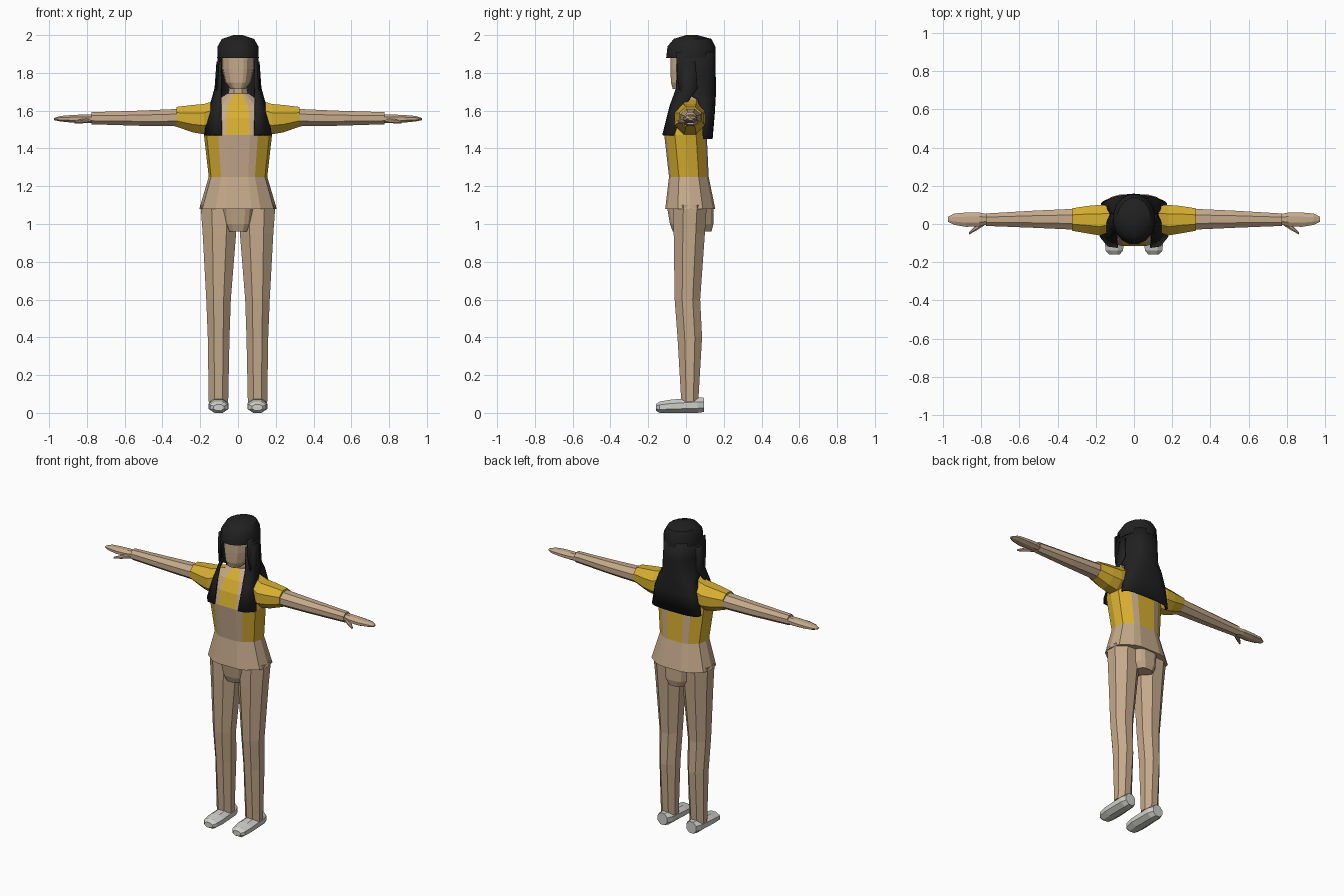
import bpy, bmesh, math
from mathutils import Vector

cube = bpy.data.objects.get("Cube")
if cube:
    bpy.data.objects.remove(cube, do_unlink=True)


def material(name, r, g, b):
    m = bpy.data.materials.new(name)
    m.use_nodes = True
    m.diffuse_color = (r, g, b, 1)
    bsdf = m.node_tree.nodes["Principled BSDF"]
    bsdf.inputs["Base Color"].default_value = (r, g, b, 1)
    bsdf.inputs["Roughness"].default_value = 0.8
    return m


tan = material("tan", 0.56, 0.40, 0.26)
yellow = material("yellow", 0.68, 0.43, 0.03)
black = material("black", 0.015, 0.015, 0.015)
white = material("off_white", 0.62, 0.62, 0.59)


def finish(name, bm, mats, smooth=False):
    bmesh.ops.recalc_face_normals(bm, faces=bm.faces)
    mesh = bpy.data.meshes.new(name)
    bm.to_mesh(mesh)
    bm.free()
    for m in mats:
        mesh.materials.append(m)
    obj = bpy.data.objects.new(name, mesh)
    bpy.context.collection.objects.link(obj)
    if smooth:
        bpy.ops.object.select_all(action="DESELECT")
        obj.select_set(True)
        bpy.context.view_layer.objects.active = obj
        bpy.ops.object.shade_smooth_by_angle(angle=math.radians(40))
    return obj


def circle(n):
    step = math.tau / n
    k = 1 / math.cos(step / 2)
    return [(k * math.cos((i + 0.5) * step), k * math.sin((i + 0.5) * step)) for i in range(n)]


def place(axis, pos, a, b, side):
    x, y, z = {"x": (pos, a, b), "y": (a, pos, b), "z": (a, b, pos)}[axis]
    return Vector((x * side, y, z))


def loft(name, axis, sections, mats, ring=circle(8), side=1, caps=True, smooth=False, rule=None):
    """Skin a ring through sections (position, a_min, a_max, b_min, b_max)."""
    bm = bmesh.new()
    rows = []
    for pos, a0, a1, b0, b1 in sections:
        rows.append([bm.verts.new(place(axis, pos, (a0 + a1 + u * (a1 - a0)) / 2,
                                        (b0 + b1 + v * (b1 - b0)) / 2, side)) for u, v in ring])
    n = len(ring)
    for k, (low, high) in enumerate(zip(rows, rows[1:])):
        for i in range(n):
            j = (i + 1) % n
            face = bm.faces.new((low[i], low[j], high[j], high[i]))
            if rule:
                face.material_index = rule(k, (ring[i][0] + ring[j][0]) / 2, ring[i][1] + ring[j][1])
    if caps:
        bm.faces.new(rows[0])
        bm.faces.new(rows[-1])
    return finish(name, bm, mats, smooth)


def sheet(name, rows, mat, side=1, thick=0.008):
    """Thin surface through rows of points."""
    bm = bmesh.new()
    grid = [[bm.verts.new((x * side, y, z)) for x, y, z in row] for row in rows]
    for low, high in zip(grid, grid[1:]):
        for i in range(len(low) - 1):
            bm.faces.new((low[i], low[i + 1], high[i + 1], high[i]))
    obj = finish(name, bm, [mat], True)
    mod = obj.modifiers.new("thickness", "SOLIDIFY")
    mod.thickness = thick
    mod.offset = 0


# Shirt: a half outline mirrored into a full ring, with yellow panels
half = [(0, -1), (.35, -1), (.58, -.9), (.92, -.5), (1, 0), (.92, .5), (.58, .9), (.35, 1), (0, 1)]
body_ring = half + [(-u, v) for u, v in half[-2:0:-1]]


def shirt_rule(level, u, v):
    u = abs(u)
    if level in (0, 4):
        return int(level == 4 and u < .35 and v < 0)
    if u > .58:
        return 1
    return int(u < .35 and (v > 0 or level > 1))


loft("shirt", "z", [
    (1.08, -.205, .205, -.11, .155),
    (1.25, -.155, .155, -.09, .12),
    (1.47, -.18, .18, -.115, .11),
    (1.56, -.175, .175, -.095, .11),
    (1.63, -.15, .15, -.06, .105),
    (1.69, -.06, .06, -.01, .085)], [tan, yellow], body_ring, rule=shirt_rule)

# Curved shirt tail below the hem
loft("shirt_tail", "z", [
    (.96, -.07, .07, -.07, .135),
    (1.0, -.095, .095, -.085, .145),
    (1.09, -.11, .11, -.1, .145)], [tan], body_ring)

# Neck and head
loft("neck", "z", [(1.65, -.055, .055, -.01, .09), (1.76, -.043, .043, -.01, .08)], [tan])
loft("head", "z", [
    (1.715, -.04, .04, -.07, .04),
    (1.75, -.068, .068, -.08, .08),
    (1.82, -.084, .084, -.082, .11),
    (1.93, -.085, .085, -.082, .11)], [tan], body_ring)

# Hair cap with straight fringe
loft("hair_cap", "z", [
    (1.88, -.11, .11, -.105, .155),
    (1.94, -.108, .108, -.098, .155),
    (1.98, -.085, .085, -.065, .135),
    (2.0, -.025, .025, .0, .06)], [black], circle(16), smooth=True)


# Long hair falling behind the head
def arc(z, half_width, y_side, y_back, steps=12):
    points = []
    for i in range(steps + 1):
        t = math.pi * i / steps
        c = math.cos(t)
        points.append((math.copysign(abs(c) ** .7, c) * half_width,
                       y_side + (y_back - y_side) * abs(math.sin(t)) ** .7, z))
    return points


sheet("hair_back", [
    arc(1.91, .104, -.05, .15),
    arc(1.8, .108, -.048, .153),
    arc(1.71, .112, -.035, .155),
    arc(1.66, .125, .06, .153),
    arc(1.58, .148, .085, .148),
    arc(1.45, .172, .09, .137)], black)

for label, s in (("left", 1), ("right", -1)):
    # Front lock, widening down over the chest
    sheet(label + "_hair_lock", [
        [(.09, -.048, 1.86), (.108, .0, 1.86), (.11, .05, 1.86)],
        [(.088, -.05, 1.72), (.115, -.01, 1.72), (.12, .06, 1.72)],
        [(.09, -.085, 1.62), (.13, -.06, 1.62), (.148, -.01, 1.62)],
        [(.085, -.122, 1.47), (.135, -.115, 1.47), (.177, -.065, 1.47)]], black, s)

    # Sleeve, arm, hand and thumb
    loft(label + "_sleeve", "x", [
        (.1, -.035, .095, 1.5, 1.66),
        (.18, -.06, .1, 1.475, 1.635),
        (.24, -.05, .095, 1.485, 1.63),
        (.325, -.035, .082, 1.515, 1.62)], [yellow], side=s)
    loft(label + "_arm", "x", [
        (.3, -.03, .08, 1.517, 1.61),
        (.52, -.02, .07, 1.52, 1.6),
        (.775, -.01, .055, 1.528, 1.592)], [tan], side=s)
    loft(label + "_hand", "x", [
        (.76, .0, .05, 1.535, 1.58),
        (.81, -.012, .06, 1.535, 1.58),
        (.88, -.015, .06, 1.537, 1.577),
        (.94, -.005, .055, 1.543, 1.572),
        (.975, .012, .037, 1.55, 1.56)], [tan], side=s)
    loft(label + "_thumb", "x", [
        (.78, -.005, .025, 1.535, 1.56),
        (.83, -.037, -.008, 1.533, 1.555),
        (.865, -.055, -.043, 1.533, 1.545)], [tan], side=s)

    # Trouser leg
    loft(label + "_leg", "z", [
        (.06, .052, .155, -.025, .065),
        (.4, .045, .16, -.045, .085),
        (.6, .038, .168, -.06, .075),
        (.95, .01, .187, -.065, .1),
        (1.1, .0, .198, -.065, .11)], [tan], side=s)

    # Shoe
    loft(label + "_shoe", "y", [
        (-.16, .075, .13, .012, .045),
        (-.14, .058, .148, .0, .06),
        (-.08, .05, .155, .0, .07),
        (.06, .055, .152, .0, .082),
        (.095, .07, .14, .005, .08)], [white], side=s)
